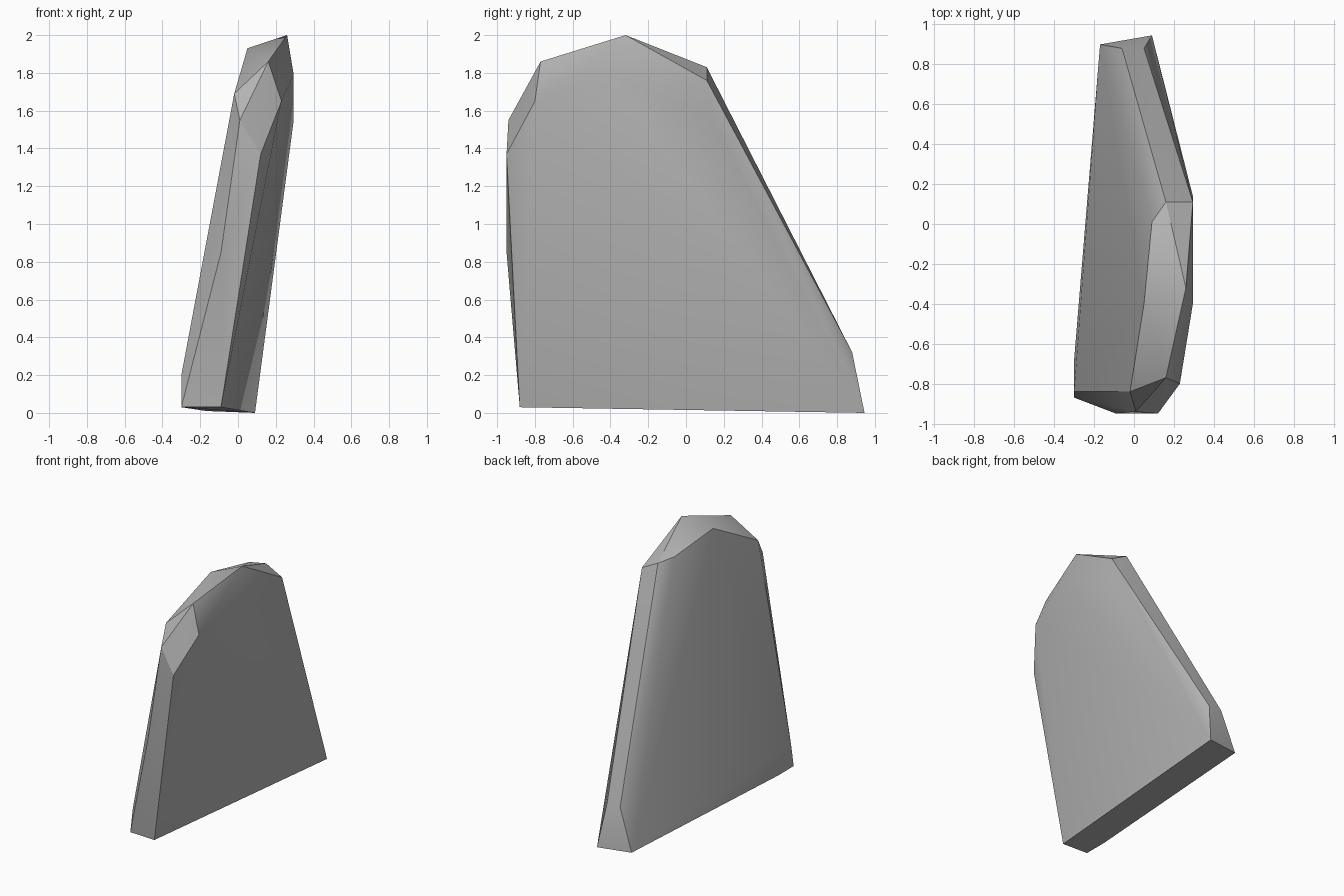
import bpy
import bmesh
import math

cube = bpy.data.objects.get("Cube")
if cube:
    bpy.data.objects.remove(cube, do_unlink=True)

# Corner groups of the leaning stone slab
front_edge = [(-0.30, -0.87, 0.03), (-0.09, -0.88, 0.03), (-0.09, -0.95, 0.85),
              (0.12, -0.95, 1.37), (0.01, -0.94, 1.55), (-0.30, -0.84, 0.20)]
front_shoulder = [(-0.02, -0.84, 1.69), (0.23, -0.80, 1.65), (0.16, -0.77, 1.86)]
crest = [(0.26, -0.32, 2.0), (0.05, -0.40, 1.93), (0.09, 0.01, 1.86),
         (0.16, 0.11, 1.83), (0.295, 0.11, 1.76)]
left_bulge = [(0.295, -0.40, 1.79), (0.295, 0.14, 1.55)]
back_foot = [(-0.06, 0.88, 0.32), (0.05, 0.88, 0.32),
             (0.09, 0.945, 0.0), (-0.17, 0.90, 0.01)]
right_foot = [(-0.30, -0.68, 0.03)]

# Wrap the corners in a faceted shell
bm = bmesh.new()
for corner in front_edge + front_shoulder + crest + left_bulge + back_foot + right_foot:
    bm.verts.new(corner)
hull = bmesh.ops.convex_hull(bm, input=bm.verts[:])
loose = {g for g in hull["geom_interior"] + hull["geom_unused"]
         if isinstance(g, bmesh.types.BMVert)}
bmesh.ops.delete(bm, geom=list(loose), context="VERTS")
bmesh.ops.recalc_face_normals(bm, faces=bm.faces[:])

mesh = bpy.data.meshes.new("stone_slab")
bm.to_mesh(mesh)
bm.free()
slab = bpy.data.objects.new("stone_slab", mesh)
bpy.context.collection.objects.link(slab)

# Plain grey stone
stone = bpy.data.materials.new("stone_grey")
stone.use_nodes = True
grey = (0.45, 0.45, 0.45, 1.0)
stone.diffuse_color = grey
stone.node_tree.nodes["Principled BSDF"].inputs["Base Color"].default_value = grey
mesh.materials.append(stone)

# Soft broad faces with crisp chipped edges
bpy.ops.object.select_all(action="DESELECT")
slab.select_set(True)
bpy.context.view_layer.objects.active = slab
bpy.ops.object.shade_smooth_by_angle(angle=math.radians(30))
